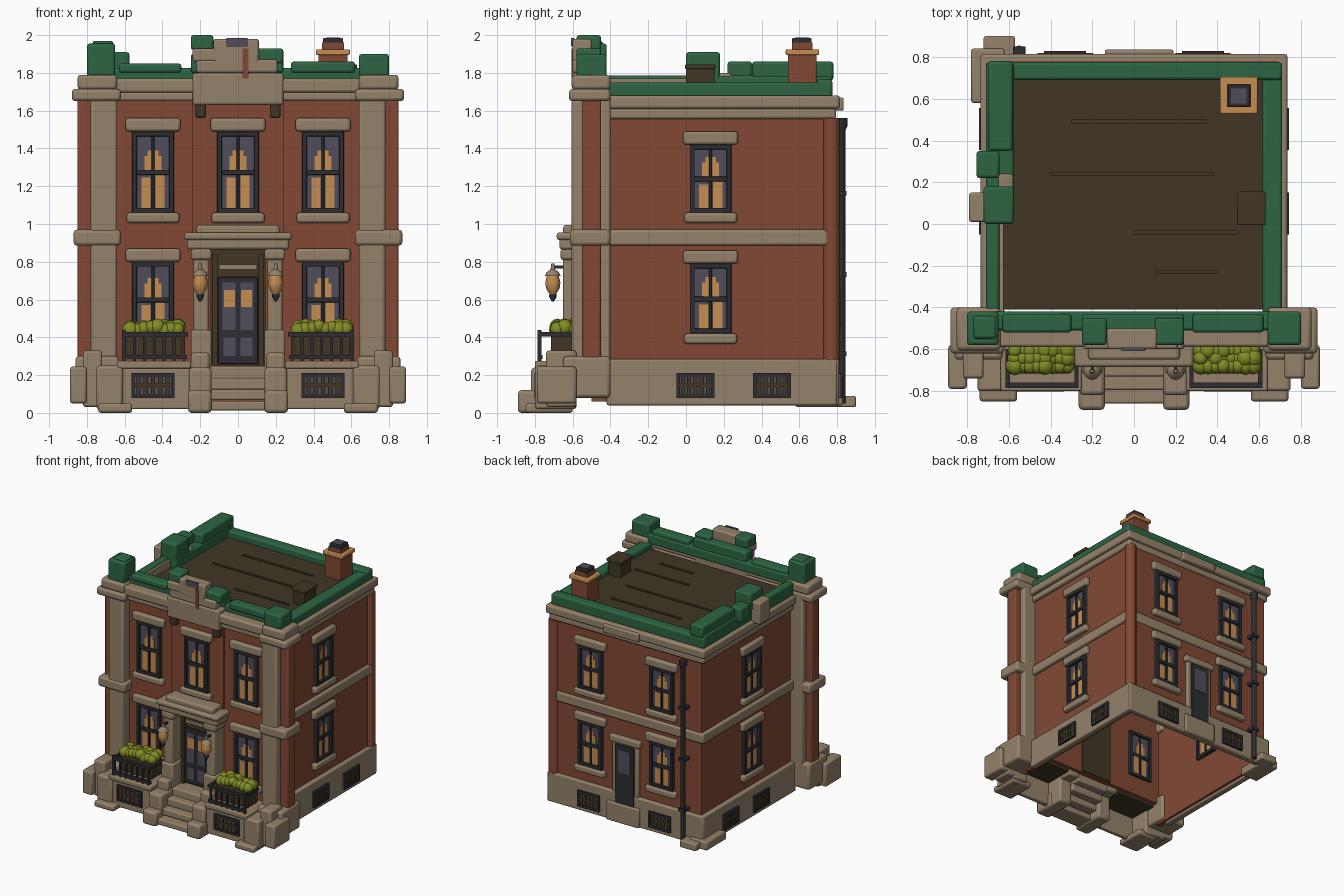
import bpy, bmesh, math, random
from mathutils import Matrix, Vector

random.seed(4)


def mat(name, r, g, b):
    m = bpy.data.materials.new(name)
    m.diffuse_color = (r, g, b, 1)
    return m


BRICK = mat("red_brick", 0.225, 0.066, 0.034)
STONE = mat("tan_stone", 0.30, 0.225, 0.145)
GREEN = mat("green_copper", 0.026, 0.13, 0.055)
ROOF = mat("brown_roof", 0.052, 0.037, 0.018)
IRON = mat("dark_iron", 0.026, 0.027, 0.032)
GLASS = mat("slate_glass", 0.085, 0.075, 0.105)
AMBER = mat("amber_glow", 0.56, 0.27, 0.085)
LEAF = mat("leaf_green", 0.22, 0.26, 0.018)


def finish(name, bm, m, M=None, bevel=0):
    if M:
        bm.transform(M)
    bmesh.ops.recalc_face_normals(bm, faces=bm.faces)
    me = bpy.data.meshes.new(name)
    bm.to_mesh(me)
    bm.free()
    me.materials.append(m)
    me.shade_smooth()
    me.set_sharp_from_angle(angle=math.radians(35))
    ob = bpy.data.objects.new(name, me)
    bpy.context.collection.objects.link(ob)
    if bevel:
        b = ob.modifiers.new("Bevel", "BEVEL")
        b.width, b.segments = bevel, 2
    return ob


def boxes(name, m, specs, mirror=False, bevel=0, M=None):
    """One object made of boxes (x0, x1, y0, y1, z0, z1)."""
    bm = bmesh.new()
    specs = list(specs)
    if mirror:
        specs += [(-s[1], -s[0]) + tuple(s[2:]) for s in specs]
    for x0, x1, y0, y1, z0, z1 in specs:
        T = Matrix.Translation(((x0 + x1) / 2, (y0 + y1) / 2, (z0 + z1) / 2))
        bmesh.ops.create_cube(bm, size=1, matrix=T @ Matrix.Diagonal((x1 - x0, y1 - y0, z1 - z0, 1)))
    return finish(name, bm, m, M, bevel)


def lathe(name, m, spots, profile, n=12):
    """Round parts: profile of (radius, z) spun at each (x, y) spot."""
    bm = bmesh.new()
    for x, y in spots:
        rings = [[bm.verts.new((x + r * math.cos(2 * math.pi * i / n), y + r * math.sin(2 * math.pi * i / n), z))
                  for i in range(n)] for r, z in profile]
        for a, b in zip(rings, rings[1:]):
            for i in range(n):
                bm.faces.new((a[i], a[(i + 1) % n], b[(i + 1) % n], b[i]))
        bm.faces.new(rings[0])
        bm.faces.new(rings[-1])
    return finish(name, bm, m)


def wall(side, u, d):
    """Matrix placing a front-facing detail on a wall at distance d."""
    a = {"front": 0, "right": 90, "back": 180, "left": -90}[side]
    return Matrix.Rotation(math.radians(a), 4, "Z") @ Matrix.Translation((u, -d, 0))


def window(name, M, z0, z1, w=0.11):
    zm = (z0 + z1) / 2
    boxes(name + "_glass", GLASS, [(-w, w, -0.006, 0.056, z0, z1)], M=M)
    # curtains glowing behind the panes, also visible from inside
    for y in (-0.010, 0.052):
        boxes(name + "_curtain", AMBER, [(-0.062, -0.012, y, y + 0.008, z0 + 0.02, zm - 0.03),
                                         (0.012, 0.062, y, y + 0.008, z0 + 0.02, zm - 0.01),
                                         (-0.045, 0.045, y, y + 0.008, zm, zm + 0.085),
                                         (-0.028, 0.028, y, y + 0.008, zm + 0.08, zm + 0.115)], M=M)
    f = 0.026
    boxes(name + "_frame", IRON, [(-w, f - w, -0.028, 0.07, z0, z1), (w - f, w, -0.028, 0.07, z0, z1),
                                  (-w, w, -0.028, 0.07, z1 - f, z1), (-w, w, -0.028, 0.07, z0, z0 + f),
                                  (-w, w, -0.022, 0.065, zm - 0.015, zm + 0.012),
                                  (-0.007, 0.007, -0.018, 0.063, z0, z1)], M=M, bevel=0.004)
    boxes(name + "_lintel_and_sill", STONE, [(-0.145, 0.145, -0.036, 0.01, z1, z1 + 0.07),
                                             (-0.14, 0.14, -0.04, 0.01, z0 - 0.055, z0)], M=M, bevel=0.014)


def grille(name, M, w=0.1):
    boxes(name + "_opening", GLASS, [(-w, w, -0.006, 0.03, 0.085, 0.205)], M=M)
    bars = [(-w + i * w / 3 - 0.011, -w + i * w / 3 + 0.011, -0.014, 0, 0.08, 0.21) for i in range(1, 6)]
    boxes(name + "_bars", ROOF, bars + [(-w, w, -0.016, 0, 0.138, 0.156)], M=M)
    boxes(name + "_frame", IRON, [(-w, w, -0.018, 0, z, z + 0.02) for z in (0.078, 0.192)] +
          [(x, x + 0.018, -0.018, 0, 0.08, 0.21) for x in (-w, w - 0.018)], M=M)


# Hollow brick shell, open below
boxes("brick_walls", BRICK, [(0.65, 0.69, -0.5, 0.78, 0.06, 1.68), (-0.69, -0.65, -0.5, 0.78, 0.06, 1.68),
                             (-0.69, 0.69, 0.74, 0.78, 0.06, 1.68), (-0.8, 0.8, -0.52, -0.47, 0.24, 1.7),
                             (-0.24, 0.24, -0.535, -0.5, 0.86, 1.7)])
boxes("corner_brick", BRICK, [(0.72, 0.85, -0.55, -0.45, 0.25, 1.68)], mirror=True, bevel=0.01)
lathe("rear_corner_column", BRICK, [(0.68, 0.77)], [(0.045, 0.28), (0.045, 1.56)])
boxes("plinth", STONE, [(0.67, 0.725, -0.42, 0.8, 0.04, 0.285), (-0.725, -0.67, -0.42, 0.8, 0.04, 0.285),
                        (-0.72, 0.72, 0.755, 0.81, 0.04, 0.285), (-0.72, -0.57, 0.79, 0.9, 0.03, 0.09),
                        (-0.78, -0.62, 0.58, 0.84, 0.03, 0.1)], bevel=0.01)
# String course and cornice on the side and back walls
for nm, z0, z1, e in (("string_course", 0.885, 0.97, 0.715), ("cornice", 1.555, 1.61, 0.715), ("cornice_top", 1.61, 1.68, 0.735)):
    boxes(nm, STONE, [(0.66, e, -0.45, e + 0.08, z0, z1), (-e, -0.66, -0.45, e + 0.08, z0, z1),
                      (-e, e, 0.75, e + 0.08, z0, z1)], bevel=0.014)
boxes("back_cornice_block", STONE, [(-0.14, 0.19, 0.77, 0.835, 1.6, 1.67)], bevel=0.01)

# Front corner pilasters with bases and caps
boxes("pilasters", STONE, [(0.64, 0.78, -0.605, -0.5, 0.2, 1.66), (0.66, 0.80, -0.46, -0.40, 0.1, 1.68)],
      mirror=True, bevel=0.014)
boxes("pilaster_bands", STONE, [(0.62, 0.87, -0.615, -0.4, 0.885, 0.97), (0.62, 0.88, -0.62, -0.4, 1.65, 1.715),
                                (0.64, 0.85, -0.605, -0.4, 1.71, 1.79), (0.63, 0.86, -0.65, -0.4, 0.08, 0.30)],
      mirror=True, bevel=0.018)
boxes("pier_feet", STONE, [(0.61, 0.75, -0.8, -0.58, 0.02, 0.25), (0.72, 0.82, -0.74, -0.58, 0.03, 0.33),
                           (0.80, 0.89, -0.79, -0.58, 0.05, 0.245), (0.56, 0.74, -0.85, -0.6, 0.0, 0.05)],
      mirror=True, bevel=0.014)
# Front cornice and central crest
boxes("front_cornice", STONE, [(-0.65, 0.65, -0.57, -0.46, 1.65, 1.70), (-0.65, 0.65, -0.59, -0.46, 1.695, 1.77)], bevel=0.014)
boxes("crest", STONE, [(-0.24, 0.24, -0.6, -0.46, 1.63, 1.8), (-0.22, 0.21, -0.6, -0.47, 1.8, 1.87),
                       (-0.13, 0.11, -0.6, -0.5, 1.85, 1.98), (-0.24, -0.06, -0.6, -0.5, 1.86, 1.93)], bevel=0.012)
boxes("crest_plaque", GLASS, [(-0.06, 0.05, -0.608, -0.59, 1.94, 1.985)])
boxes("crest_brick_inset", BRICK, [(0.025, 0.055, -0.606, -0.59, 1.77, 1.93)])
boxes("crest_brackets", ROOF, [(0.17, 0.225, -0.59, -0.52, 1.56, 1.64)], mirror=True, bevel=0.012)

# Green parapets with stepped blocks
boxes("green_parapet", GREEN, [
    (0.615, 0.71, -0.44, 0.77, 1.67, 1.75), (-0.71, -0.645, -0.44, 0.03, 1.67, 1.785),
    (-0.71, -0.575, 0.0, 0.77, 1.67, 1.785), (-0.71, 0.71, 0.69, 0.775, 1.67, 1.765),
    (-0.8, 0.8, -0.51, -0.42, 1.74, 1.825), (-0.63, -0.3, -0.52, -0.43, 1.8, 1.85), (0.28, 0.62, -0.52, -0.43, 1.8, 1.86),
    (0.64, 0.8, -0.58, -0.42, 1.78, 1.90), (-0.8, -0.65, -0.58, -0.42, 1.78, 1.955), (-0.77, -0.66, -0.55, -0.44, 1.93, 1.97),
    (-0.25, 0.24, -0.53, -0.43, 1.8, 1.9), (-0.25, -0.13, -0.58, -0.45, 1.92, 2.0), (0.1, 0.24, -0.58, -0.45, 1.85, 1.93),
    (-0.755, -0.645, 0.22, 0.35, 1.74, 1.86), (-0.72, -0.575, 0.0, 0.18, 1.76, 1.91), (-0.70, -0.58, 0.35, 0.78, 1.76, 1.86)],
    bevel=0.014)
boxes("left_parapet_pier", STONE, [(-0.79, -0.69, 0.01, 0.15, 1.66, 1.84), (-0.65, -0.58, 0.15, 0.24, 1.76, 1.80)], bevel=0.01)
boxes("left_parapet_lining", STONE, [(-0.648, -0.625, -0.42, 0.0, 1.67, 1.77)])
boxes("roof_deck", ROOF, [(-0.64, 0.64, -0.41, 0.72, 1.66, 1.71)])
boxes("roof_seams", ROOF, [(-0.3, 0.35, 0.48, 0.5, 1.70, 1.718), (-0.4, 0.38, 0.23, 0.25, 1.70, 1.718),
                           (0.0, 0.5, -0.05, -0.03, 1.70, 1.718), (0.1, 0.4, -0.24, -0.22, 1.70, 1.718)])
boxes("roof_vent", ROOF, [(0.505, 0.62, 0.0, 0.15, 1.68, 1.83), (0.495, 0.63, -0.005, 0.155, 1.82, 1.845)], bevel=0.006)
# Chimney
boxes("chimney_stack", BRICK, [(0.425, 0.58, 0.54, 0.69, 1.67, 1.9)], bevel=0.006)
boxes("chimney_cap", AMBER, [(0.413, 0.592, 0.528, 0.705, 1.895, 1.925)], bevel=0.006)
boxes("chimney_neck", BRICK, [(0.445, 0.56, 0.56, 0.67, 1.92, 1.96)])
boxes("chimney_pot", IRON, [(0.45, 0.555, 0.562, 0.665, 1.955, 1.985)], bevel=0.006)
boxes("chimney_pot_top", GLASS, [(0.465, 0.54, 0.577, 0.65, 1.98, 1.988)])

# Windows on every wall
for i, x in enumerate((-0.45, 0, 0.45)):
    window("front_upper_window_%d" % i, wall("front", x, 0.535 if x == 0 else 0.52), 1.06, 1.49)
for x in (-0.45, 0.45):
    window("front_lower_window", wall("front", x, 0.52), 0.40, 0.80)
    grille("front_basement", wall("front", x, 0.785), 0.115)
for side, us in (("right", (0.13,)), ("left", (-0.13,)), ("back", (-0.33, 0.33))):
    d = 0.78 if side == "back" else 0.69
    for u in us:
        window(side + "_upper_window", wall(side, u, d), 1.06, 1.42)
        window(side + "_lower_window", wall(side, u, d), 0.42, 0.79)
    for u in (us if side == "back" else (0.05, 0.455) if side == "right" else (-0.05, -0.455)):
        grille(side + "_basement", wall(side, u, d + (0.03 if side == "back" else 0.035)))

# Entrance: door, columns, portico, steps
boxes("door_surround", ROOF, [(-0.145, 0.145, -0.535, -0.46, 0.25, 0.88), (-0.135, -0.108, -0.56, -0.52, 0.25, 0.84),
                              (0.108, 0.135, -0.56, -0.52, 0.25, 0.84)])
boxes("front_door", IRON, [(-0.105, 0.105, -0.55, -0.52, 0.26, 0.72)], bevel=0.004)
boxes("door_panes", GLASS, [(0.012, 0.083, -0.556, -0.54, 0.44, 0.69), (0.012, 0.078, -0.556, -0.54, 0.3, 0.4)], mirror=True)
boxes("door_glow", AMBER, [(0.016, 0.074, -0.56, -0.554, 0.56, 0.65)], mirror=True)
boxes("door_transom", STONE, [(-0.1, 0.1, -0.55, -0.53, 0.76, 0.785)])
boxes("portico_columns", STONE, [(0.155, 0.235, -0.65, -0.5, 0.2, 0.86), (0.14, 0.25, -0.665, -0.5, 0.2, 0.44),
                                 (0.14, 0.25, -0.665, -0.5, 0.81, 0.87)], mirror=True, bevel=0.014)
boxes("portico_roof", STONE, [(-0.27, 0.27, -0.67, -0.5, 0.865, 0.925), (-0.285, 0.285, -0.685, -0.5, 0.915, 0.955),
                              (-0.22, 0.22, -0.65, -0.5, 0.94, 0.995)], bevel=0.014)
boxes("steps", STONE, [(-0.15, 0.15, -0.86 + 0.065 * i, -0.7 + 0.065 * i, 0.012 + 0.055 * i, 0.062 * (i + 1))
                       for i in range(4)], bevel=0.01)
boxes("step_cheeks", STONE, [(0.14, 0.265, -0.89, -0.7, 0.0, 0.12), (0.14, 0.26, -0.82, -0.6, 0.0, 0.24),
                             (0.15, 0.25, -0.72, -0.58, 0.2, 0.32)], mirror=True, bevel=0.018)

# Terraces, open below, with railings and planters
boxes("terrace", STONE, [(0.25, 0.63, -0.785, -0.745, 0.02, 0.235), (0.25, 0.64, -0.8, -0.5, 0.235, 0.275)],
      mirror=True, bevel=0.008)
boxes("terrace_underside", ROOF, [(0.26, 0.62, -0.75, -0.5, 0.215, 0.237)], mirror=True)
boxes("terrace_railing", IRON, [(0.27, 0.61, -0.785, -0.76, z, z + 0.022) for z in (0.285, 0.405)] +
      [(0.28 + 0.052 * i, 0.295 + 0.052 * i, -0.78, -0.765, 0.275, 0.41) for i in range(7)] +
      [(0.595, 0.615, -0.785, -0.6, 0.405, 0.427), (0.595, 0.615, -0.785, -0.765, 0.27, 0.44),
       (0.265, 0.285, -0.785, -0.6, 0.405, 0.427)], mirror=True)
boxes("planter_boxes", ROOF, [(0.3, 0.59, -0.715, -0.58, 0.29, 0.42)], mirror=True, bevel=0.006)
bm = bmesh.new()
for s in (-1, 1):
    for i in range(24):
        p = Vector((s * (0.32 + 0.25 * (i % 8) / 7), -0.68 + 0.037 * (i // 8), 0.435 + random.uniform(0, 0.022)))
        bmesh.ops.create_icosphere(bm, subdivisions=2, radius=random.uniform(0.036, 0.046), matrix=Matrix.Translation(p))
finish("planter_leaves", bm, LEAF)

# Lanterns
L = [(-0.2, -0.705), (0.2, -0.705)]
lathe("lantern_globes", AMBER, L, [(0.015, 0.625), (0.036, 0.66), (0.04, 0.69), (0.03, 0.73)])
lathe("lantern_caps", STONE, L, [(0.042, 0.725), (0.032, 0.745), (0.012, 0.76), (0.008, 0.79)])
lathe("lantern_feet", IRON, L, [(0.006, 0.59), (0.02, 0.615), (0.018, 0.635)])
boxes("lantern_arms", IRON, [(0.193, 0.207, -0.71, -0.64, 0.765, 0.78)], mirror=True)

# Back door, step and drainpipe
boxes("back_door_surround", STONE, [(-0.12, 0.12, 0.77, 0.805, 0.1, 0.72), (-0.14, 0.14, 0.77, 0.82, 0.7, 0.755),
                                    (-0.14, 0.16, 0.77, 0.83, 0.04, 0.2)], bevel=0.01)
boxes("back_door", IRON, [(-0.085, 0.085, 0.74, 0.815, 0.2, 0.69)])
boxes("back_door_pane", GLASS, [(-0.055, 0.055, 0.81, 0.819, 0.46, 0.65)])
lathe("drainpipe", IRON, [(-0.55, 0.825)], [(0.02, 0.05), (0.02, 1.5), (0.03, 1.52), (0.03, 1.56)])
boxes("drainpipe_clips", IRON, [(-0.58, -0.52, 0.78, 0.85, z, z + 0.025) for z in (0.3, 0.72, 1.15)])
